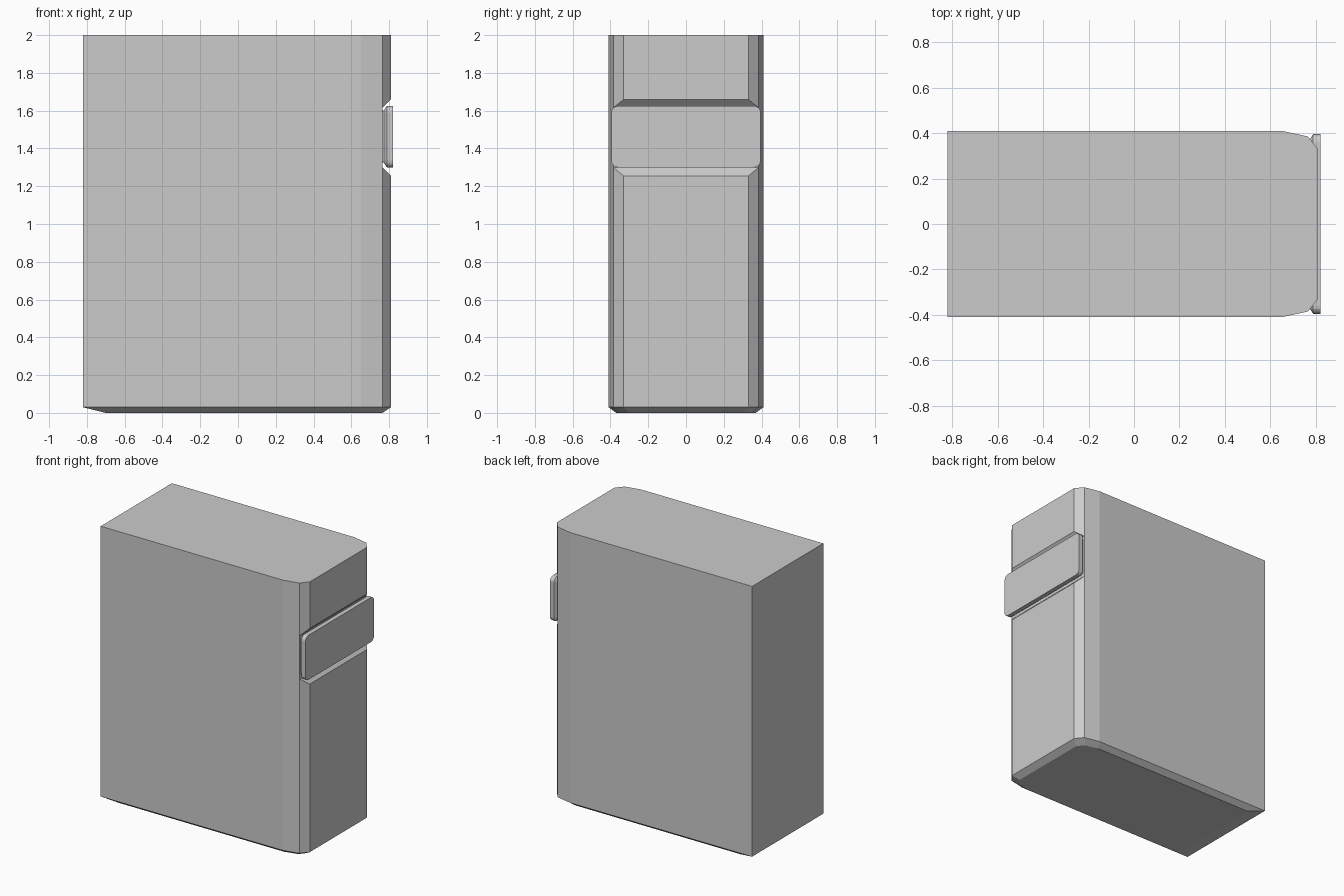
import bpy, bmesh, math

if "Cube" in bpy.data.objects:
    bpy.data.objects.remove(bpy.data.objects["Cube"])


def loft(name, rings):
    """Skin a stack of equal-length point rings and cap both ends."""
    bm = bmesh.new()
    loops = [[bm.verts.new(p) for p in ring] for ring in rings]
    n = len(loops[0])
    for a, b in zip(loops, loops[1:]):
        for i in range(n):
            j = (i + 1) % n
            bm.faces.new((a[i], a[j], b[j], b[i]))
    bm.faces.new(loops[0][::-1])
    bm.faces.new(loops[-1])
    bmesh.ops.remove_doubles(bm, verts=bm.verts, dist=0.0005)
    bmesh.ops.recalc_face_normals(bm, faces=bm.faces)
    mesh = bpy.data.meshes.new(name)
    bm.to_mesh(mesh)
    bm.free()
    obj = bpy.data.objects.new(name, mesh)
    bpy.context.collection.objects.link(obj)
    return obj


def outline(half, z):
    """Mirror a half outline (x, y) across y = 0 at height z."""
    pts = [(x, -y) for x, y in half] + half[::-1]
    return [(x, y, z) for x, y in pts]


# Body: chamfered front corners, bevelled foot, groove where the front is cut back
full = [(-0.82, 0.41), (0.65, 0.41), (0.765, 0.385), (0.81, 0.33)]
foot = [(-0.70, 0.37), (0.63, 0.37), (0.73, 0.345), (0.765, 0.30)]
groove = full[:3] + [full[2]]
sections = [(foot, 0), (full, 0.03), (full, 1.255), (groove, 1.30),
            (groove, 1.615), (full, 1.66), (full, 2.0)]
loft("body", [outline(half, z) for half, z in sections])


# Plate: rounded rectangle sitting in the groove, narrower at its back
def rounded_rect(x, inset, hy=0.395, hz=0.1625, cz=1.4625, r=0.035, steps=4):
    pts = []
    for k, (sy, sz) in enumerate([(1, 1), (-1, 1), (-1, -1), (1, -1)]):
        for s in range(steps + 1):
            a = math.radians(90) * (k + s / steps)
            rr = r - inset
            pts.append((x, sy * (hy - r) + rr * math.cos(a),
                        cz + sz * (hz - r) + rr * math.sin(a)))
    return pts


loft("front_plate", [rounded_rect(0.764, 0.025), rounded_rect(0.772, 0.025),
                     rounded_rect(0.788, 0), rounded_rect(0.82, 0)])
